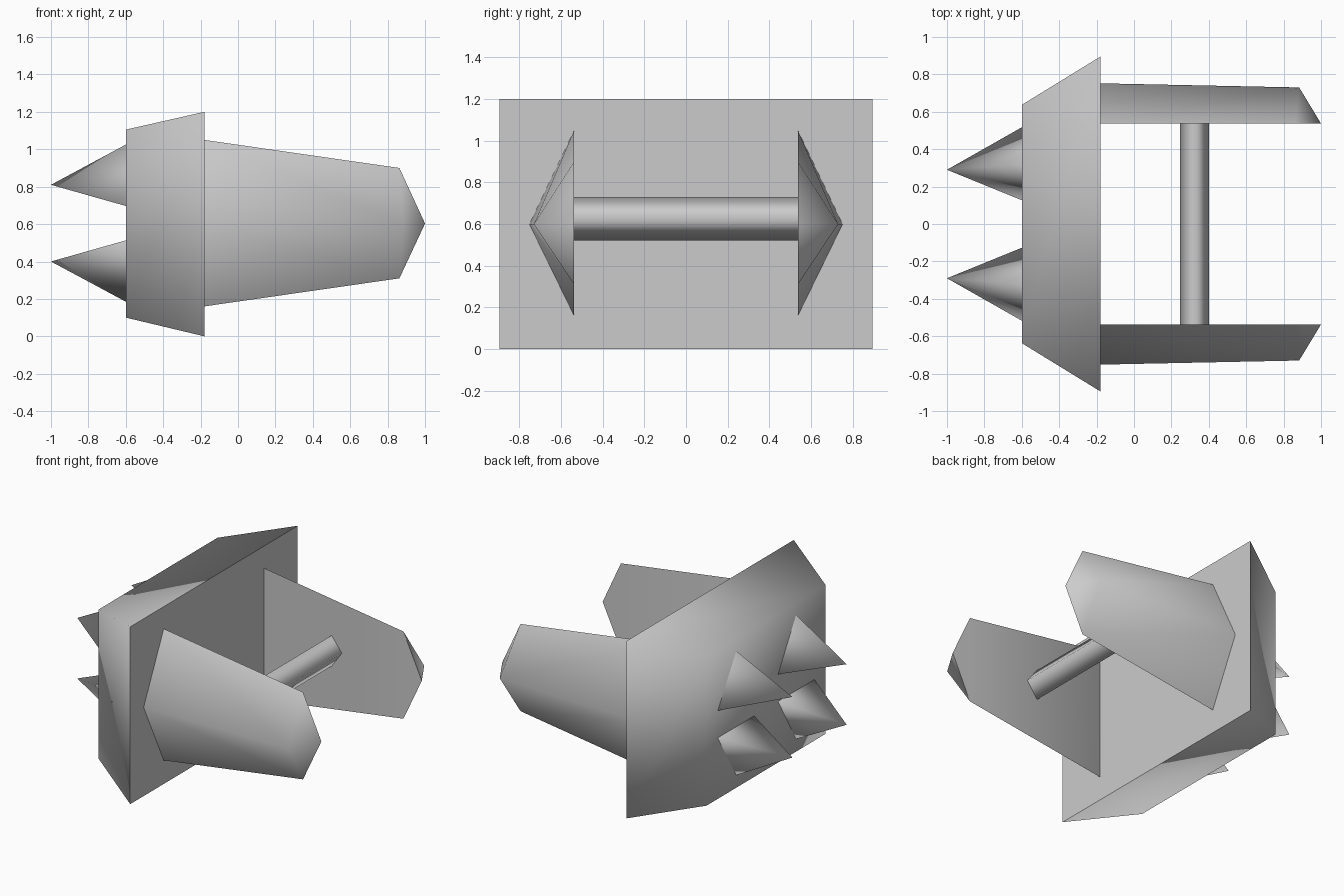
import bpy
import bmesh
import math

cube = bpy.data.objects.get("Cube")
if cube:
    bpy.data.objects.remove(cube, do_unlink=True)

grey = bpy.data.materials.new("light_grey")
grey.use_nodes = True
GREY = (0.6, 0.6, 0.6, 1.0)
grey.diffuse_color = GREY
grey.node_tree.nodes["Principled BSDF"].inputs["Base Color"].default_value = GREY

MID_Z = 0.605


def loft(name, rings, tip=None, start_cap=False, end_cap=False, smooth_angle=90):
    """Skin a series of matching rings, optionally closing with caps or a point."""
    bm = bmesh.new()
    loops = [[bm.verts.new(p) for p in ring] for ring in rings]
    n = len(loops[0])
    for a, b in zip(loops, loops[1:]):
        for i in range(n):
            j = (i + 1) % n
            bm.faces.new((a[i], a[j], b[j], b[i]))
    if tip:
        apex = bm.verts.new(tip)
        for i in range(n):
            bm.faces.new((loops[-1][i], loops[-1][(i + 1) % n], apex))
    if start_cap:
        bm.faces.new(loops[0])
    if end_cap:
        bm.faces.new(loops[-1])
    bmesh.ops.recalc_face_normals(bm, faces=bm.faces)
    mesh = bpy.data.meshes.new(name)
    bm.to_mesh(mesh)
    bm.free()
    mesh.materials.append(grey)
    mesh.shade_smooth()
    if smooth_angle < 180:
        mesh.set_sharp_from_angle(angle=math.radians(smooth_angle))
    obj = bpy.data.objects.new(name, mesh)
    bpy.context.collection.objects.link(obj)
    return obj


def rectangle(x, half_y, low, high):
    return [(x, -half_y, low), (x, half_y, low), (x, half_y, high), (x, -half_y, high)]


# Tapered base block
loft("base_block",
     [rectangle(-0.18, 0.895, 0.0, 1.2), rectangle(-0.60, 0.637, 0.10, 1.105)],
     start_cap=True, end_cap=True)

# Two wedge-shaped arms, flat inside and ridged outside
for side, label in ((1, "left"), (-1, "right")):
    root = [(-0.18, side * 0.537, 1.05), (-0.18, side * 0.752, 0.60),
            (-0.18, side * 0.537, 0.16)]
    end = [(0.863, side * 0.537, 0.90), (0.883, side * 0.73, 0.60),
           (0.863, side * 0.537, 0.31)]
    loft("arm_" + label, [root, end], tip=(1.0, side * 0.537, 0.603), start_cap=True)

# Four three-sided spikes, mirrored across both middle planes
for side, side_label in ((1, "left"), (-1, "right")):
    for up, up_label in ((1, "upper"), (-1, "lower")):
        base = [(-0.60, side * y, MID_Z + up * h)
                for y, h in ((0.32, 0.42), (0.517, 0.092), (0.127, 0.092))]
        loft(f"spike_{up_label}_{side_label}", [base],
             tip=(-1.0, side * 0.29, MID_Z + up * 0.205), smooth_angle=180)

# Four-sided cross bar between the arms
section = ((0.325, 0.73), (0.402, 0.63), (0.325, 0.522), (0.246, 0.63))
loft("cross_bar", [[(x, y, z) for x, z in section] for y in (-0.537, 0.537)],
     smooth_angle=180)
